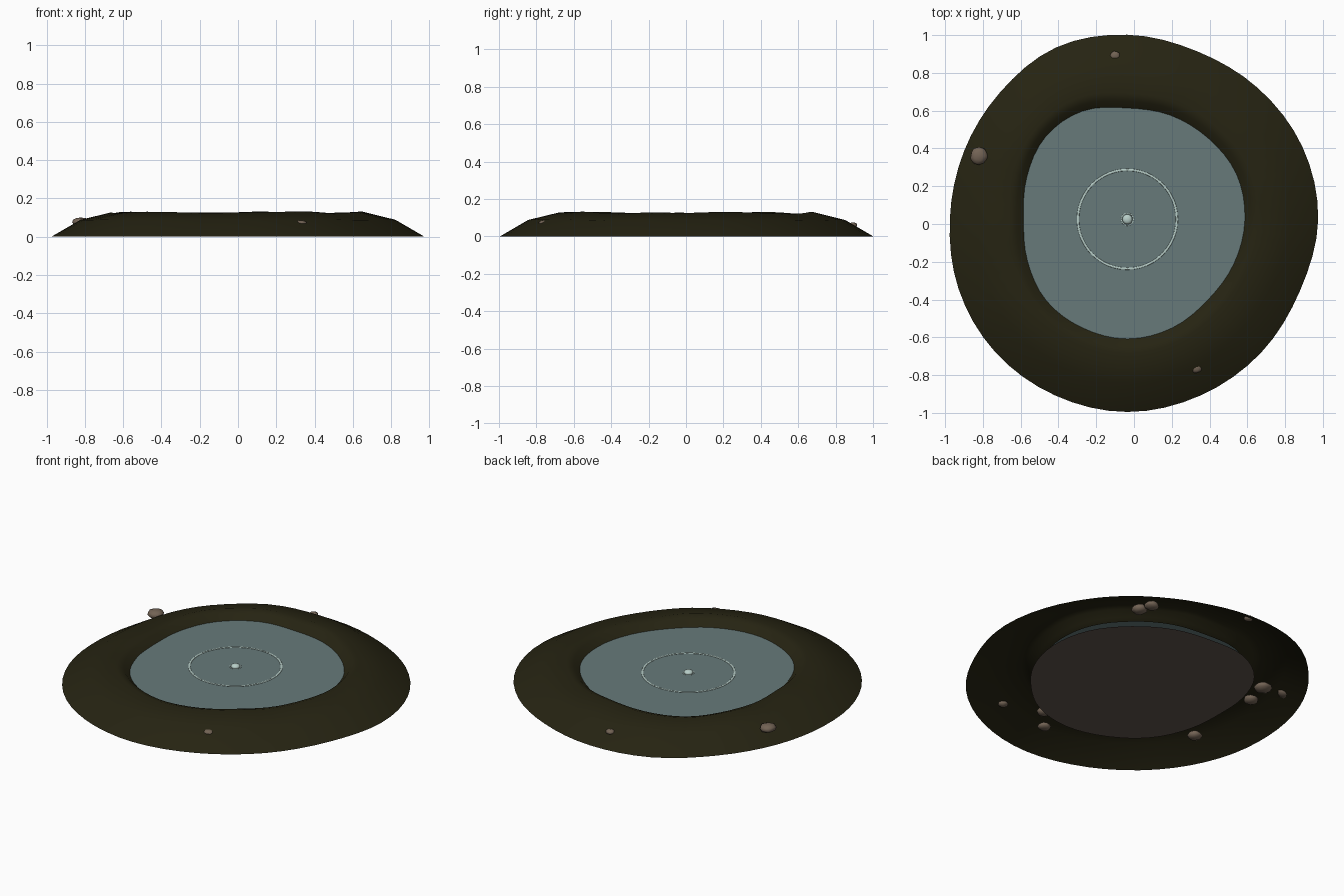
import bpy, bmesh, math, random
from mathutils import Vector, noise

random.seed(4)
if "Cube" in bpy.data.objects:
    bpy.data.objects.remove(bpy.data.objects["Cube"])

CX, CY = -0.035, 0.025
SEG = 64
WATER_Z = 0.08
# Outline radii at sixteen even angles, counter-clockwise from +x
OUTER = [1.01, 1.003, .98, .963, .977, .985, .952, .937,
         .94, .967, .992, 1.008, 1.02, 1.01, 1.0, .989]
SHORE = [.622, .625, .606, .596, .589, .62, .615, .577,
         .55, .573, .608, .622, .633, .622, .603, .611]


def material(name, color):
    m = bpy.data.materials.new(name)
    m.use_nodes = True
    m.diffuse_color = (*color, 1)
    m.node_tree.nodes["Principled BSDF"].inputs["Base Color"].default_value = (*color, 1)
    return m


earth = material("dark olive earth", (.019, .017, .006))
water_blue = material("grey blue water", (.135, .195, .195))
pale = material("pale foam", (.48, .62, .58))
stone_brown = material("brown stone", (.17, .125, .09))
bed_brown = material("brown bed", (.12, .09, .073))


def radius(table, a):
    """Smooth closed interpolation of a radius table."""
    n = len(table)
    f = (a / math.tau * n) % n
    i, t = int(f), f % 1
    p0, p1, p2, p3 = (table[(i + k) % n] for k in (-1, 0, 1, 2))
    return p1 + .5 * t * (p2 - p0 + t * (2 * p0 - 5 * p1 + 4 * p2 - p3
                                         + t * (3 * (p1 - p2) + p3 - p0)))


def finish(name, bm, mat, smooth=True):
    mesh = bpy.data.meshes.new(name)
    bm.to_mesh(mesh)
    bm.free()
    mesh.materials.append(mat)
    ob = bpy.data.objects.new(name, mesh)
    bpy.context.collection.objects.link(ob)
    if smooth:
        for p in mesh.polygons:
            p.use_smooth = True
    return ob


def ring(bm, radius_fn, height_fn):
    verts = []
    for k in range(SEG):
        a = math.tau * k / SEG
        r = radius_fn(a)
        verts.append(bm.verts.new((CX + r * math.cos(a), CY + r * math.sin(a), height_fn(a))))
    return verts


def bridge(bm, outer, inner):
    for k in range(SEG):
        j = (k + 1) % SEG
        bm.faces.new((outer[k], outer[j], inner[j], inner[k]))


def wobble(a):
    return noise.noise(Vector((2 * math.cos(a), 2 * math.sin(a), 3)))


def disc(name, scale, z, mat):
    bm = bmesh.new()
    bm.faces.new(ring(bm, lambda a: radius(SHORE, a) * scale, lambda a: z))
    return finish(name, bm, mat, False)


# Earth bank: open shell from the outer foot over the crest to the shore
bm = bmesh.new()
profile = [(1, 0, 0), (.61, .088, .006), (.2, .126, .014), (.09, .114, .01),
           (0, WATER_Z, 0), (-.07, .065, 0)]
rings = []
for t, z, rough in profile:
    rings.append(ring(
        bm,
        lambda a: radius(SHORE, a) + t * (radius(OUTER, a) - radius(SHORE, a)),
        lambda a: z + rough * wobble(a)))
for outer, inner in zip(rings, rings[1:]):
    bridge(bm, outer, inner)
finish("bank", bm, earth)

# Water surface and pond bed
disc("water", 1.0, WATER_Z, water_blue)
disc("pond_bed", 1.045, .004, bed_brown)


# Ripples on the water
def ripple(name, r, thick):
    bpy.ops.mesh.primitive_torus_add(major_radius=r, minor_radius=thick, major_segments=48,
                                     minor_segments=8, location=(CX, CY, WATER_Z + .002))
    ob = bpy.context.object
    ob.name = name
    ob.scale.z = .4
    ob.data.materials.append(pale)
    bpy.ops.object.shade_smooth()


ripple("wide_ripple", .262, .006)
ripple("small_ripple", .032, .0025)

# Droplet in the middle
bm = bmesh.new()
bmesh.ops.create_uvsphere(bm, u_segments=20, v_segments=12, radius=.026)
drop = finish("droplet", bm, pale)
drop.location = (CX, CY, WATER_Z + .004)
drop.scale.z = .6

# Flattened stones, some poking through the bank and some buried below it
STONES = [(-.82, .36, .075, .047), (-.1, .89, .06, .027), (.33, -.76, .07, .03),
          (-.66, .35, .055, .05), (-.685, .215, .045, .042), (.45, .585, .05, .045),
          (.43, .67, .045, .042), (-.71, -.31, .05, .042), (.01, -.78, .05, .038),
          (.116, -.66, .055, .038)]
for x, y, z, r in STONES:
    bm = bmesh.new()
    bmesh.ops.create_icosphere(bm, subdivisions=2, radius=r)
    for v in bm.verts:
        v.co *= random.uniform(.92, 1.08)
        v.co.z *= .55
    stone = finish("stone", bm, stone_brown)
    stone.location = (x, y, z)
    stone.rotation_euler.z = random.uniform(0, math.tau)
